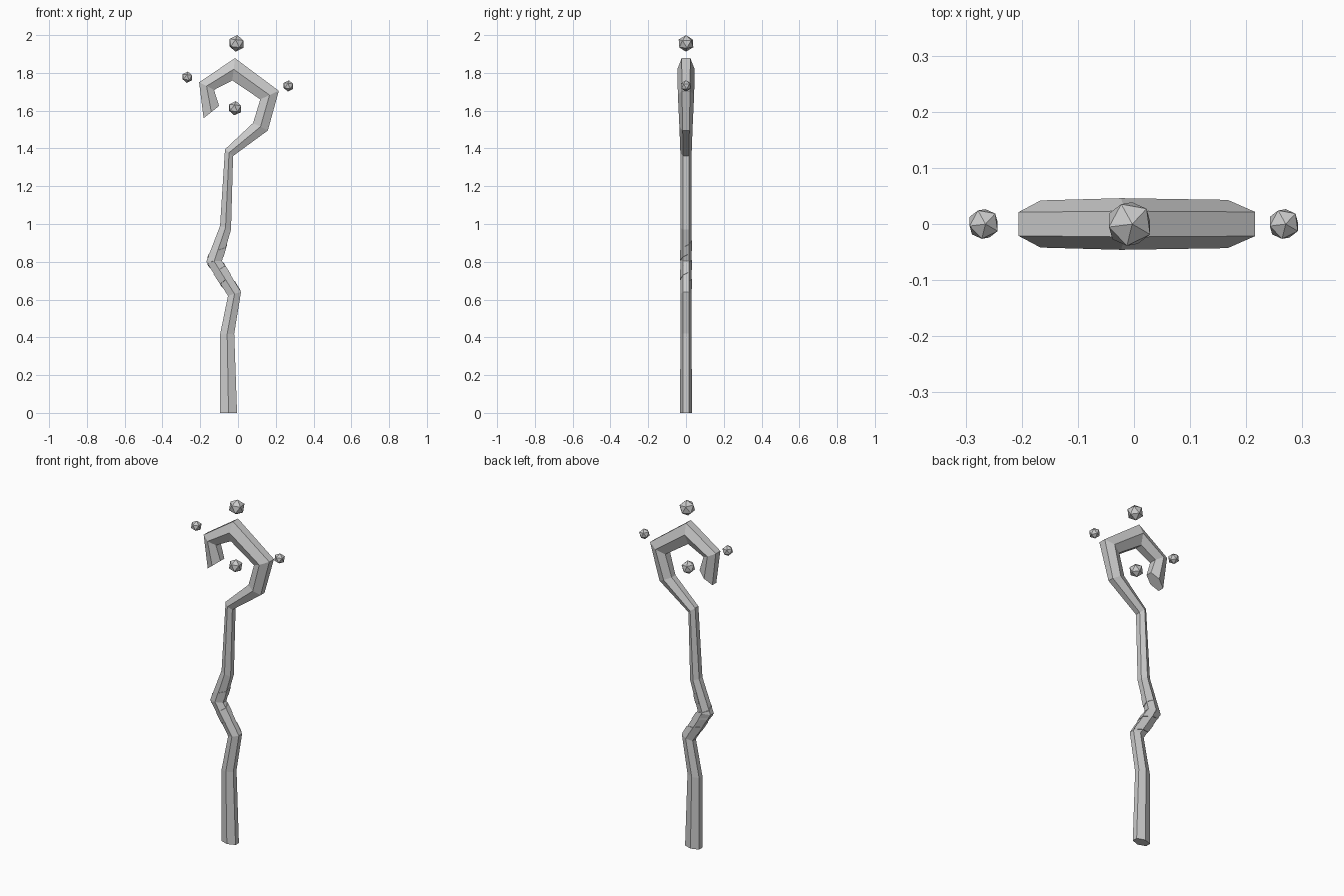
import bpy, bmesh, math
from mathutils import Vector

if "Cube" in bpy.data.objects:
    bpy.data.objects.remove(bpy.data.objects["Cube"])

# Staff stations: left/outer-left (x, z), opposite side (x, z), half depth in y
STATIONS = [
    (-.095, 0, -.005, 0, .031), (-.095, .415, -.020, .42, .03),
    (-.053, .62, .016, .64, .03), (-.168, .80, -.085, .805, .03),
    (-.095, .99, -.037, .97, .03), (-.069, 1.395, -.026, 1.36, .03),
    (.080, 1.535, .158, 1.495, .035), (.118, 1.66, .216, 1.705, .043),
    (-.030, 1.76, -.016, 1.878, .046), (-.127, 1.71, -.206, 1.75, .042),
    (-.100, 1.625, -.182, 1.56, .036),
]


def station(s):
    """Station values at fractional index s."""
    i = min(int(s), len(STATIONS) - 2)
    f = s - i
    return [a + (b - a) * f for a, b in zip(STATIONS[i], STATIONS[i + 1])]


def hex_point(s, k, scale=1.0):
    """Corner k of the six-sided section at station s."""
    x1, z1, x2, z2, d = station(s)
    left, right = Vector((x1, 0, z1)), Vector((x2, 0, z2))
    a = math.radians(30 + 60 * k)
    side = (right - left) / 2 * (math.cos(a) / math.cos(math.pi / 6))
    return (left + right) / 2 + (side + Vector((0, d * math.sin(a), 0))) * scale


def tube(name, rings):
    """Skin closed rings of points and cap both ends."""
    bm = bmesh.new()
    loops = [[bm.verts.new(p) for p in ring] for ring in rings]
    n = len(loops[0])
    for a, b in zip(loops, loops[1:]):
        for k in range(n):
            bm.faces.new((a[k], a[(k + 1) % n], b[(k + 1) % n], b[k]))
    bm.faces.new(loops[0][::-1])
    bm.faces.new(loops[-1])
    bmesh.ops.recalc_face_normals(bm, faces=bm.faces)
    mesh = bpy.data.meshes.new(name)
    bm.to_mesh(mesh)
    bm.free()
    ob = bpy.data.objects.new(name, mesh)
    bpy.context.collection.objects.link(ob)
    return ob


# Crooked staff with hooked head
tube("staff", [[hex_point(s, k) for k in range(6)] for s in range(len(STATIONS))])

# Spiral grip strap around the bend
rings = []
for k in range(14):
    s = 2.2 + k * 0.098
    w = 0.15
    rings.append([hex_point(s - w, k, .9), hex_point(s - w, k, 1.07),
                  hex_point(s + w, k, 1.07), hex_point(s + w, k, .9)])
tube("grip_strap", rings)

# Floating faceted stones
for name, x, z, r in [("top_stone", -.008, 1.956, .044), ("left_stone", -.268, 1.777, .03),
                      ("right_stone", .267, 1.731, .03), ("centre_stone", -.015, 1.613, .038)]:
    bpy.ops.mesh.primitive_ico_sphere_add(subdivisions=1, radius=r, location=(x, 0, z),
                                          rotation=(.08, .08, math.radians(44)))
    bpy.context.object.name = name
